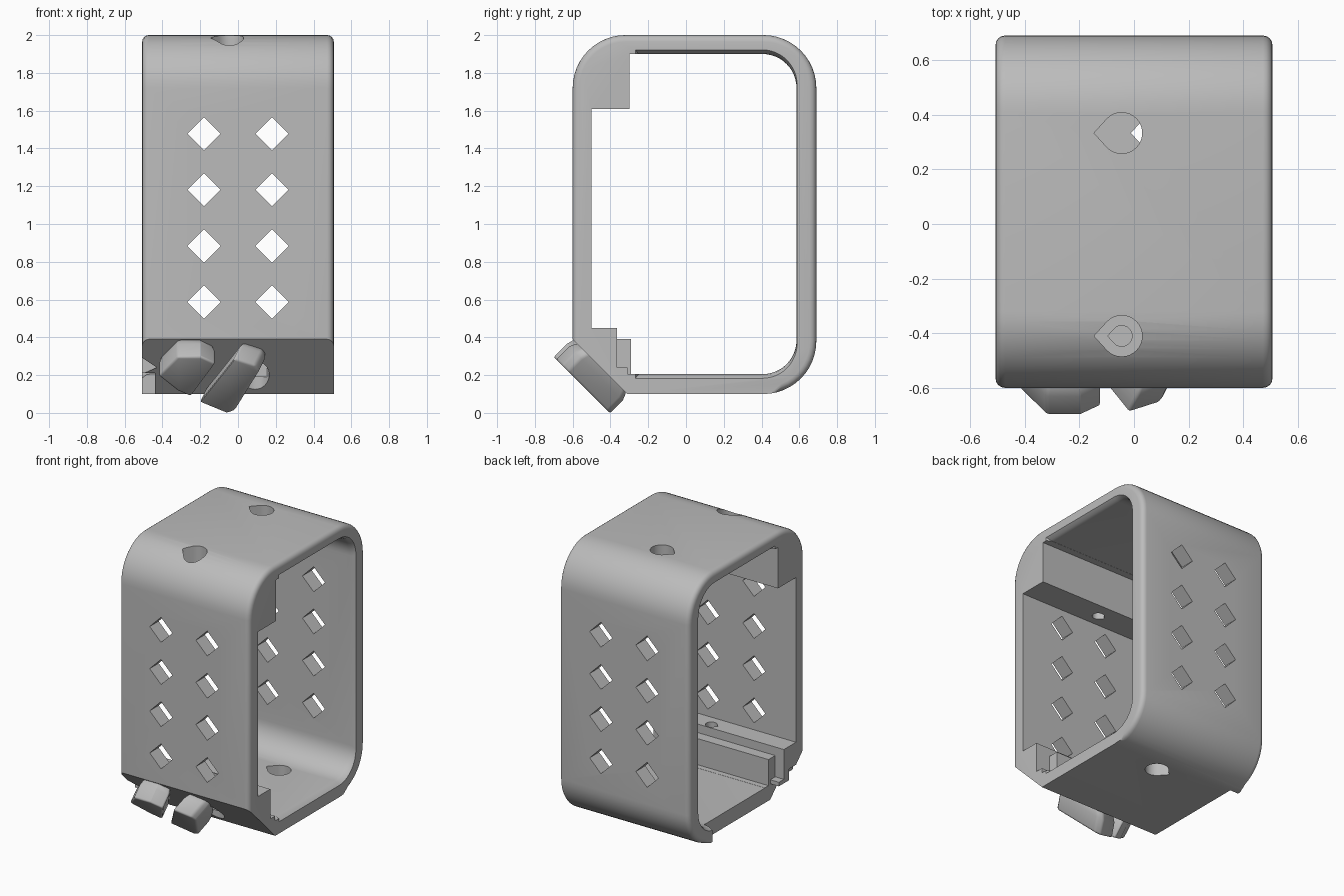
import bpy, bmesh
from math import sin, cos, radians
from mathutils import Vector

cube = bpy.data.objects.get("Cube")
if cube:
    bpy.data.objects.remove(cube, do_unlink=True)

grey = bpy.data.materials.new("plain_grey")
grey.use_nodes = True
grey.diffuse_color = (0.5, 0.5, 0.5, 1)
grey.node_tree.nodes["Principled BSDF"].inputs["Base Color"].default_value = (0.5, 0.5, 0.5, 1)


def along_x(a, b, t):
    return Vector((t, a, b))


def along_y(a, b, t):
    return Vector((a, t, b))


def along_z(a, b, t):
    return Vector((a, b, t))


def on_chamfer(a, b, t):
    # a runs along x, b up the sloped face, t outwards from it
    s = 0.7071
    return Vector((a, -0.455 - s * b - s * t, 0.245 + s * b - s * t))


def arc(cx, cy, r, start, end, n=12):
    angles = [radians(start + (end - start) * i / n) for i in range(n + 1)]
    return [(cx + r * cos(g), cy + r * sin(g)) for g in angles]


def loft(name, loop, place, sections):
    """Stack scaled copies of a closed loop; sections are (distance, scale)."""
    ca = sum(p[0] for p in loop) / len(loop)
    cb = sum(p[1] for p in loop) / len(loop)
    bm = bmesh.new()
    rings = [[bm.verts.new(place(ca + (a - ca) * k, cb + (b - cb) * k, t))
              for a, b in loop] for t, k in sections]
    n = len(loop)
    for low, high in zip(rings, rings[1:]):
        for i in range(n):
            j = (i + 1) % n
            bm.faces.new((low[i], low[j], high[j], high[i]))
    bm.faces.new(rings[0][::-1])
    bm.faces.new(rings[-1])
    bmesh.ops.recalc_face_normals(bm, faces=bm.faces)
    mesh = bpy.data.meshes.new(name)
    bm.to_mesh(mesh)
    bm.free()
    obj = bpy.data.objects.new(name, mesh)
    bpy.context.collection.objects.link(obj)
    mesh.materials.append(grey)
    return obj


def apply_mods(obj):
    bpy.context.view_layer.update()
    graph = bpy.context.evaluated_depsgraph_get()
    mesh = bpy.data.meshes.new_from_object(obj.evaluated_get(graph))
    obj.modifiers.clear()
    obj.data = mesh


def cut(obj, cutter):
    mod = obj.modifiers.new("cut", "BOOLEAN")
    mod.operation = "DIFFERENCE"
    mod.solver = "EXACT"
    mod.object = cutter
    apply_mods(obj)
    bpy.data.objects.remove(cutter, do_unlink=True)


def round_edges(obj, width, segments, test):
    bm = bmesh.new()
    bm.from_mesh(obj.data)
    edges = [e for e in bm.edges if test(e)]
    bmesh.ops.bevel(bm, geom=edges, offset=width, segments=segments,
                    profile=0.5, affect="EDGES")
    bm.to_mesh(obj.data)
    bm.free()


# Frame: rounded outside with one sloped corner
outer = (arc(0.41, 0.38, 0.28, -90, 0) + arc(0.41, 1.72, 0.28, 0, 90)
         + arc(-0.32, 1.72, 0.28, 90, 180) + [(-0.6, 0.39), (-0.31, 0.1)])
frame = loft("frame", outer, along_x, [(-0.507, 1), (0.507, 1)])


def rim_edge(e):
    a, b = e.verts
    mid = (a.co + b.co) / 2
    same_end = abs(a.co.x - b.co.x) < 0.01
    return same_end and mid.y + mid.z > -0.15 and mid.z > 0.11


round_edges(frame, 0.035, 4, rim_edge)

# Main opening with softly flared ends
opening = ([(-0.25, 0.205), (-0.25, 1.9)] + arc(0.405, 1.72, 0.18, 90, 0)
           + arc(0.405, 0.385, 0.18, 0, -90))
flare = [(0.46, 1), (0.485, 1.006), (0.507, 1.026), (0.53, 1.05)]
cut(frame, loft("opening", opening, along_x,
                [(-t, k) for t, k in reversed(flare)] + flare))

# Front part of the opening, leaving an upper block and a lower stepped ridge
front = [(-0.5, 0.45), (-0.5, 1.61), (-0.3, 1.61), (-0.3, 1.899), (-0.1, 1.899),
         (-0.1, 0.206), (-0.31, 0.206), (-0.31, 0.24), (-0.365, 0.24), (-0.365, 0.45)]
cut(frame, loft("front_opening", front, along_x, [(-0.7, 1), (0.7, 1)]))

# Diamond vents through both walls
for x in (-0.18, 0.18):
    for row in range(4):
        z = 0.587 + row * 0.297
        h = 0.088
        diamond = [(x - h, z), (x, z - h), (x + h, z), (x, z + h)]
        cut(frame, loft("vent", diamond, along_y, [(-0.9, 1), (0.9, 1)]))


# Teardrop screw holes
def teardrop(x, y, r, low, high):
    loop = arc(x, y, r, -135, 135, 24) + [(x - 1.35 * r, y)]
    cut(frame, loft("hole", loop, along_z, [(low, 1), (high, 1)]))


teardrop(-0.045, 0.333, 0.075, 1.8, 2.1)
teardrop(0.09, 0.333, 0.075, 0.0, 0.3)
teardrop(-0.045, -0.41, 0.075, 1.75, 2.1)
teardrop(-0.045, -0.41, 0.038, 1.5, 1.8)
teardrop(0.09, -0.41, 0.075, 0.0, 0.3)
teardrop(0.09, -0.41, 0.038, 0.25, 0.5)

# Cut-back floor edge and small notch at the right end
notch = [(-0.6, 0.05), (-0.44, 0.05), (-0.44, 0.212), (-0.6, 0.212)]
cut(frame, loft("notch", notch, along_y, [(-0.7, 1), (0.43, 1)]))
wedge = [(-0.52, 0.2), (-0.43, 0.24), (-0.52, 0.3)]
cut(frame, loft("wedge", wedge, along_y, [(-0.7, 1), (-0.42, 1)]))

# Lower inside step
step_loop = [(-0.37, 0.19), (-0.29, 0.19), (-0.29, 0.39), (-0.37, 0.39)]
step = loft("inner_step", step_loop, along_x, [(-0.44, 1), (0.4, 1)])

# Angled cleats on the slope, each with a narrower root and a wide head
cleats = {
    "right_cleat": (0.0, [(-0.42, 0.195), (-0.32, 0.295), (-0.195, 0.295),
                          (-0.12, 0.26), (-0.25, 0.085), (-0.32, 0.115)]),
    "left_cleat": (0.35, [(-0.205, 0.055), (-0.06, -0.005), (-0.02, 0.01),
                          (0.11, 0.22), (0.09, 0.25), (-0.02, 0.285)]),
}
parts = [frame, step]
for name, (skew, pts) in cleats.items():
    loop = [(x, (z - 0.147) / 0.7071) for x, z in pts]
    cleat = loft(name, loop,
                 lambda a, b, t: on_chamfer(a + skew * (0.138 - t), b, t),
                 [(-0.03, 0.75), (0.005, 0.93), (0.04, 1), (0.138, 1)])
    round_edges(cleat, 0.012, 3, lambda e: e.calc_face_angle(0) > radians(35))
    parts.append(cleat)

bpy.ops.object.select_all(action="DESELECT")
for obj in parts:
    obj.select_set(True)
bpy.context.view_layer.objects.active = frame
bpy.ops.object.shade_smooth_by_angle(angle=radians(30))
